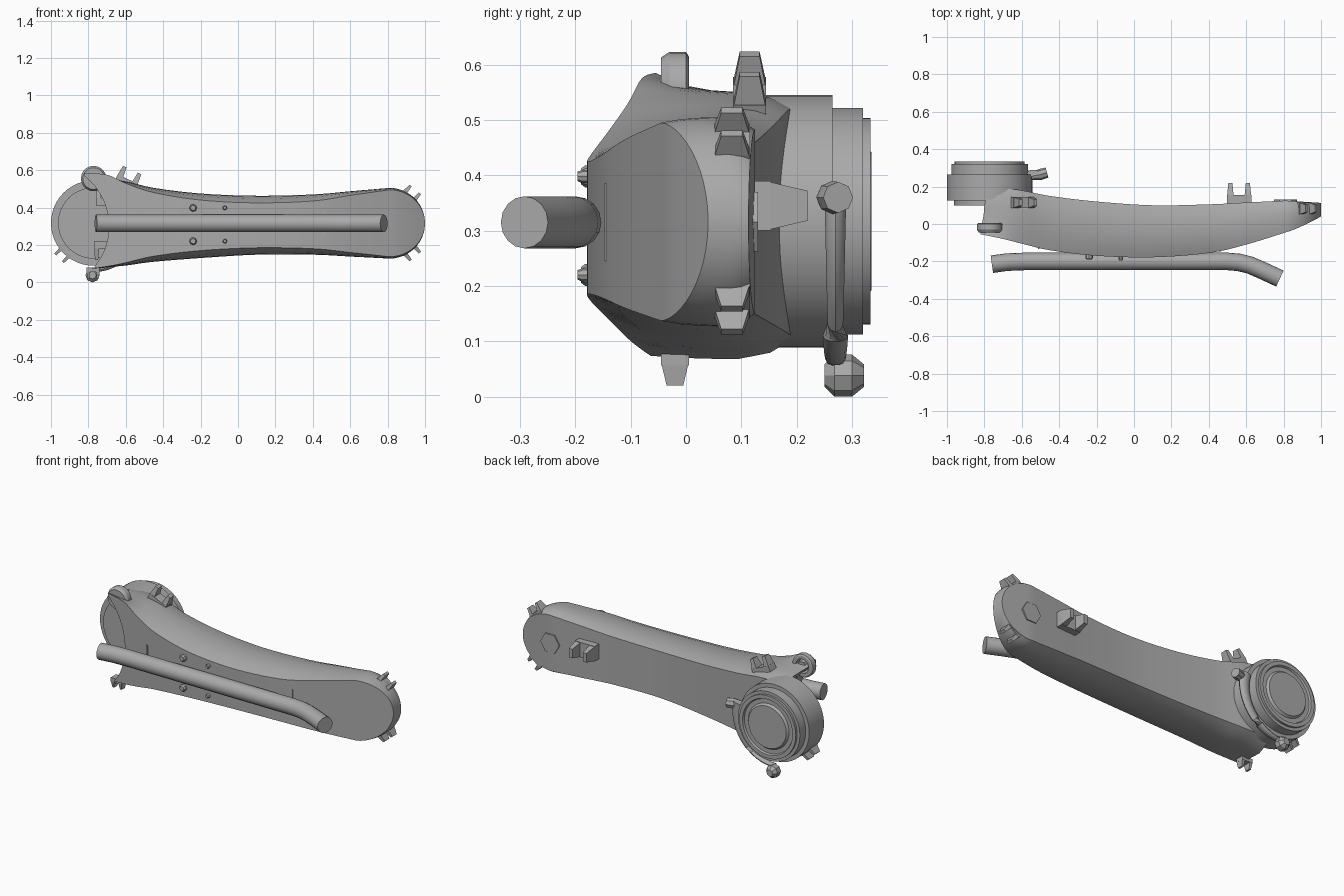
import bpy, bmesh, math
from mathutils import Vector, Matrix

cube = bpy.data.objects.get("Cube")
if cube:
    bpy.data.objects.remove(cube, do_unlink=True)

grey = bpy.data.materials.new("Plain grey")
grey.use_nodes = True
grey.diffuse_color = (0.4, 0.4, 0.4, 1)
grey.node_tree.nodes["Principled BSDF"].inputs["Base Color"].default_value = (0.4, 0.4, 0.4, 1)


def finish(name, bm, angle=30):
    """Turn a bmesh into a shaded object."""
    bmesh.ops.recalc_face_normals(bm, faces=bm.faces)
    mesh = bpy.data.meshes.new(name)
    bm.to_mesh(mesh)
    bm.free()
    mesh.materials.append(grey)
    ob = bpy.data.objects.new(name, mesh)
    bpy.context.collection.objects.link(ob)
    shade(ob, angle)
    return ob


def shade(ob, angle=30):
    bpy.ops.object.select_all(action='DESELECT')
    ob.select_set(True)
    bpy.context.view_layer.objects.active = ob
    bpy.ops.object.shade_smooth_by_angle(angle=math.radians(angle))


def loft(name, rings, angle=30):
    """Skin closed rings of points and cap both ends."""
    bm = bmesh.new()
    loops = [[bm.verts.new(p) for p in ring] for ring in rings]
    for a, b in zip(loops, loops[1:]):
        for i in range(len(a)):
            j = (i + 1) % len(a)
            bm.faces.new((a[i], a[j], b[j], b[i]))
    bm.faces.new(loops[0])
    bm.faces.new(loops[-1])
    return finish(name, bm, angle)


def turned(name, x, z, profile, sides=48):
    """Stepped round part along y; profile holds (y, radius)."""
    turn = [2 * math.pi * i / sides for i in range(sides)]
    return loft(name, [[(x + r * math.cos(a), y, z + r * math.sin(a)) for a in turn]
                       for y, r in profile])


def tube(name, path, radii, flat=1.0, sides=16):
    """Sweep an oval along a path; flat squeezes it in y."""
    pts = [Vector(p) for p in path]
    rings = []
    for i, p in enumerate(pts):
        t = (pts[min(i + 1, len(pts) - 1)] - pts[max(i - 1, 0)]).normalized()
        up = Vector((0, 0, 1)) if abs(t.z) < 0.6 else Vector((0, 1, 0))
        u = t.cross(up).normalized()
        v = u.cross(t)
        rings.append([p + radii[i] * (math.cos(a) * u + flat * math.sin(a) * v)
                      for a in (2 * math.pi * k / sides for k in range(sides))])
    return loft(name, rings, 40)


def clip(name, centre, size, tilt=0):
    """Small U-shaped clip: a base and two tapered prongs, opening along local z."""
    bm = bmesh.new()
    sx, sy, sz = size
    blocks = [((0, 0, -sz * .3), (sx, sy, sz * .4), 1),
              ((-sx * .36, 0, sz * .15), (sx * .28, sy, sz * .7), .6),
              ((sx * .36, 0, sz * .15), (sx * .28, sy, sz * .7), .6)]
    for pos, dims, taper in blocks:
        verts = bmesh.ops.create_cube(bm, size=1)["verts"]
        for v in verts:
            k = taper if v.co.z > 0 else 1
            v.co = Vector((v.co.x * dims[0] * k, v.co.y * dims[1] * k, v.co.z * dims[2])) + Vector(pos)
    bm.transform(Matrix.Translation(centre) @ Matrix.Rotation(math.radians(tilt), 4, 'Y'))
    return finish(name, bm)


# Arm body: x, front y, back y, then top and bottom z of the front edge and of the widest line
stations = [
    (-.82, -.055, .19, .585, .55, .068, .062),
    (-.70, -.08, .19, .575, .55, .085, .08),
    (-.60, -.105, .18, .53, .54, .105, .09),
    (-.45, -.14, .15, .48, .505, .14, .11),
    (-.20, -.17, .12, .44, .475, .17, .13),
    (.10, -.178, .10, .425, .463, .185, .148),
    (.40, -.155, .105, .435, .47, .18, .148),
    (.60, -.11, .115, .465, .487, .16, .138),
    (.81, -.045, .125, .495, .505, .137, .127)]


def smooth_stations(table, steps=5):
    """Catmull-Rom interpolation through the stations."""
    out = []
    for i in range(len(table) - 1):
        p = [table[max(0, min(len(table) - 1, i + k))] for k in (-1, 0, 1, 2)]
        for s in range(steps):
            t = s / steps
            out.append([.5 * (2 * b + (c - a) * t + (2 * a - 5 * b + 4 * c - d) * t * t
                              + (3 * b - a - 3 * c + d) * t ** 3) for a, b, c, d in zip(*p)])
    return out + [list(table[-1])]


rows = smooth_stations(stations)
last, mid_z = rows[-1], .316
for i in range(1, 13):
    # rounded tip
    a = math.pi / 2 * i / 12.2
    rows.append([.81 + .19 * math.sin(a), -.045 + .085 * math.sin(a) ** 1.2, .125 - .012 * math.sin(a)]
                + [mid_z + (z - mid_z) * math.cos(a) for z in last[3:]])

rings = []
for x, yf, yb, tf, tm, bf, bm_ in rows:
    d = yb - yf
    top = [(yf, tf), (yf + .2 * d, tf + (tm - tf) * .62), (yf + .42 * d, tm - (tm - tf) * .1),
           (yf + .62 * d, tm), (yf + .85 * d, tm - .04 * (tm - mid_z)), (yb, tm - .12 * (tm - mid_z))]
    low = [(yf, bf), (yf + .2 * d, bf + (bm_ - bf) * .62), (yf + .42 * d, bm_ - (bm_ - bf) * .1),
           (yf + .62 * d, bm_), (yf + .85 * d, bm_ + .04 * (mid_z - bm_)), (yb, bm_ + .12 * (mid_z - bm_))]
    rings.append([(x, y, z) for y, z in top + low[::-1]])
body = loft("arm_body", rings)

# Hollow the joint end with a round socket cut
cutter = turned("socket_cutter", -1.03, .30, [(-.4, .34), (.5, .34)], 64)
cutter.hide_render = True
cut = body.modifiers.new("socket", 'BOOLEAN')
cut.object, cut.operation, cut.solver = cutter, 'DIFFERENCE', 'EXACT'
bpy.context.view_layer.objects.active = body
bpy.ops.object.modifier_apply(modifier="socket")
bpy.data.objects.remove(cutter, do_unlink=True)
shade(body)

# Joint drum with stepped back
turned("joint_drum", -.772, .317, [
    (.10, .19), (.125, .19), (.125, .228), (.265, .228), (.265, .205), (.32, .205),
    (.32, .187), (.333, .187), (.333, .165), (.322, .16), (.322, .135), (.335, .125)])
clip("drum_lower_tab", (-.925, .16, .16), (.08, .08, .09), 225)

# Pierced ear on the joint end
turned("ear_ring", -.772, .555, [(-.045, .042), (-.045, .058), (-.03, .068), (0, .068),
                                 (.005, .06), (.005, .042), (-.045, .042)], 20)
turned("ear_pin", -.765, .55, [(-.03, .03), (0, .03)], 6)

# Front grab bar
tube("grab_bar", [(-.76, -.215, .315), (-.68, -.204, .315), (-.58, -.2, .315), (.50, -.2, .315),
                  (.56, -.205, .315), (.62, -.22, .315), (.69, -.25, .315), (.78, -.292, .315)],
     [.047] * 8)

# Locking lever curled round the drum
sweep = [math.radians(15 - 105 * i / 12) for i in range(13)]
path = [(-.775 + .245 * math.cos(a), .27, .315 + .25 * math.sin(a)) for a in sweep]
tube("lever_arm", path, [.035 - .018 * i / 12 for i in range(13)], .6, 10)
turned("lever_knob", -.778, .038, [(.25, .02), (.268, .038), (.3, .038), (.322, .02)], 8)
tube("lever_pivot", [(-.55, .255, .36), (-.50, .265, .36), (-.465, .275, .36)], [.02, .03, .028], 1, 8)

# Cable clips
clip("tip_clip_upper", (.925, .083, .47), (.09, .065, .07), 40)
clip("tip_clip_lower", (.925, .083, .165), (.09, .065, .07), 140)
clip("top_clip", (-.585, .115, .56), (.12, .06, .09), 25)
clip("socket_clip_upper", (-.71, .055, .46), (.1, .07, .1))
clip("socket_clip_lower", (-.72, .055, .17), (.1, .07, .1), 180)
clip("lower_front_clip", (-.775, -.02, .05), (.07, .05, .06), 180)
back = clip("back_clip", (0, 0, 0), (.13, .09, .11))
back.rotation_euler = (math.radians(-90), math.radians(0), 0)
back.location = (.562, .165, .345)

# Tip pivot cap
turned("tip_cap", .81, .316, [(.11, .062), (.13, .062)], 6)

# Front studs and slots
for x, y, r in ((-.24, -.172, .02), (-.07, -.178, .012)):
    for side, z in (("upper", .398), ("lower", .22)):
        turned(f"stud_{side}_{'large' if r > .015 else 'small'}", x, z, [(y - .018, r * .7), (y - .01, r), (y + .02, r)], 8)
for side, x, y in (("right", -.51, -.129), ("left", .46, -.143)):
    bm = bmesh.new()
    bmesh.ops.create_cube(bm, size=1, matrix=Matrix.Translation((x, y, .315)) @ Matrix.Diagonal((.008, .009, .14, 1)))
    finish(f"slot_plate_{side}", bm)
